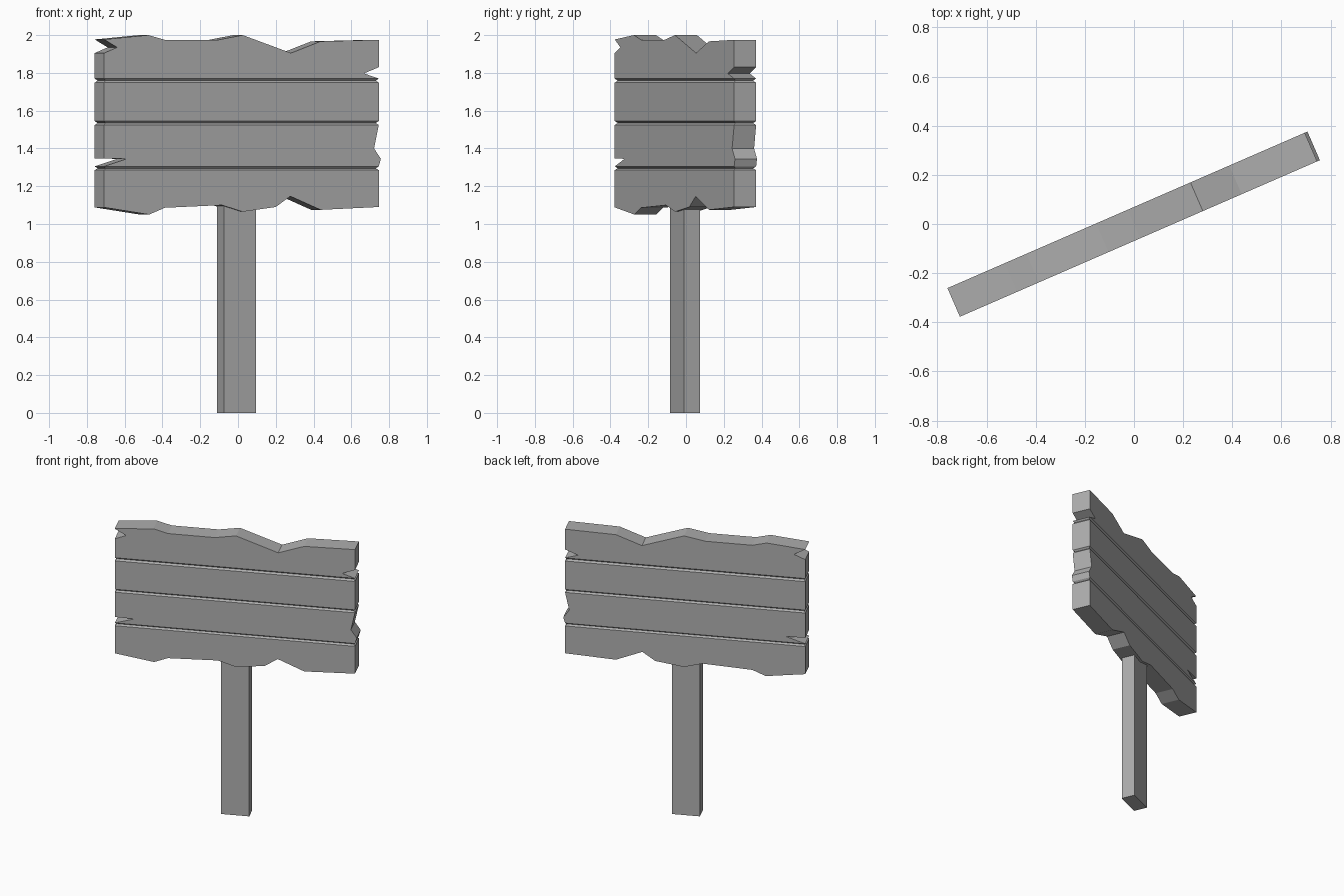
import bpy, bmesh
from math import radians

cube = bpy.data.objects.get("Cube")
if cube:
    bpy.data.objects.remove(cube)

TURN = radians(23.5)
HALF = 0.0635          # half the board thickness
L, R = -0.80, 0.785    # board ends along its length

grey = bpy.data.materials.new("weathered_grey")
grey.use_nodes = True
grey.diffuse_color = (0.42, 0.42, 0.42, 1)
grey.node_tree.nodes["Principled BSDF"].inputs["Base Color"].default_value = (0.42, 0.42, 0.42, 1)


def finish(name, bm, location=(0, 0, 0)):
    bmesh.ops.recalc_face_normals(bm, faces=bm.faces)
    mesh = bpy.data.meshes.new(name)
    bm.to_mesh(mesh)
    bm.free()
    mesh.materials.append(grey)
    obj = bpy.data.objects.new(name, mesh)
    obj.location = location
    obj.rotation_euler.z = TURN
    bpy.context.collection.objects.link(obj)


def plank(name, outline):
    """Extrude a front outline through the board thickness."""
    bm = bmesh.new()
    face = bm.faces.new([bm.verts.new((x, -HALF, z)) for x, z in outline])
    ext = bmesh.ops.extrude_face_region(bm, geom=[face])
    back = [v for v in ext["geom"] if isinstance(v, bmesh.types.BMVert)]
    bmesh.ops.translate(bm, verts=back, vec=(0, 2 * HALF, 0))
    finish(name, bm)


def groove(name, low, high, depth=0.012):
    """V-shaped seam running round the board between two planks."""
    bm = bmesh.new()
    rings = []
    for z, d in ((low, 0), ((low + high) / 2, depth), (high, 0)):
        corners = ((L + d, d - HALF), (R - d, d - HALF), (R - d, HALF - d), (L + d, HALF - d))
        rings.append([bm.verts.new((x, y, z)) for x, y in corners])
    for a, b in zip(rings, rings[1:]):
        for i in range(4):
            j = (i + 1) % 4
            bm.faces.new((a[i], a[j], b[j], b[i]))
    finish(name, bm)


# Planks, outlined anticlockwise from the lower left corner
plank("top_plank", [
    (L, 1.77), (R, 1.77), (0.70, 1.797), (R, 1.83), (R, 1.975),
    (0.45, 1.967), (0.278, 1.905), (0.20, 1.932), (0, 2.0), (-0.14, 1.975),
    (-0.45, 1.975), (-0.545, 2.0), (L, 1.977), (-0.725, 1.935), (L, 1.905)])
plank("upper_middle_plank", [(L, 1.545), (R, 1.545), (R, 1.748), (L, 1.748)])
plank("lower_middle_plank", [
    (L, 1.305), (R, 1.305), (0.797, 1.345), (0.758, 1.40), (R, 1.524),
    (L, 1.524), (L, 1.347), (-0.67, 1.345)])
plank("bottom_plank", [
    (L, 1.088), (-0.54, 1.05), (-0.45, 1.086), (-0.12, 1.1), (0, 1.065),
    (0.19, 1.09), (0.275, 1.147), (0.45, 1.075), (R, 1.09), (R, 1.285), (L, 1.285)])

# Seams
for name, low, high in (("upper_seam", 1.748, 1.77),
                        ("middle_seam", 1.524, 1.545),
                        ("lower_seam", 1.285, 1.305)):
    groove(name, low, high)

# Post, its top hidden inside the bottom plank
bm = bmesh.new()
bmesh.ops.create_cube(bm, size=1)
bmesh.ops.scale(bm, vec=(0.185, 0.094, 1.2), verts=bm.verts)
finish("post", bm, (-0.007, -0.005, 0.6))
